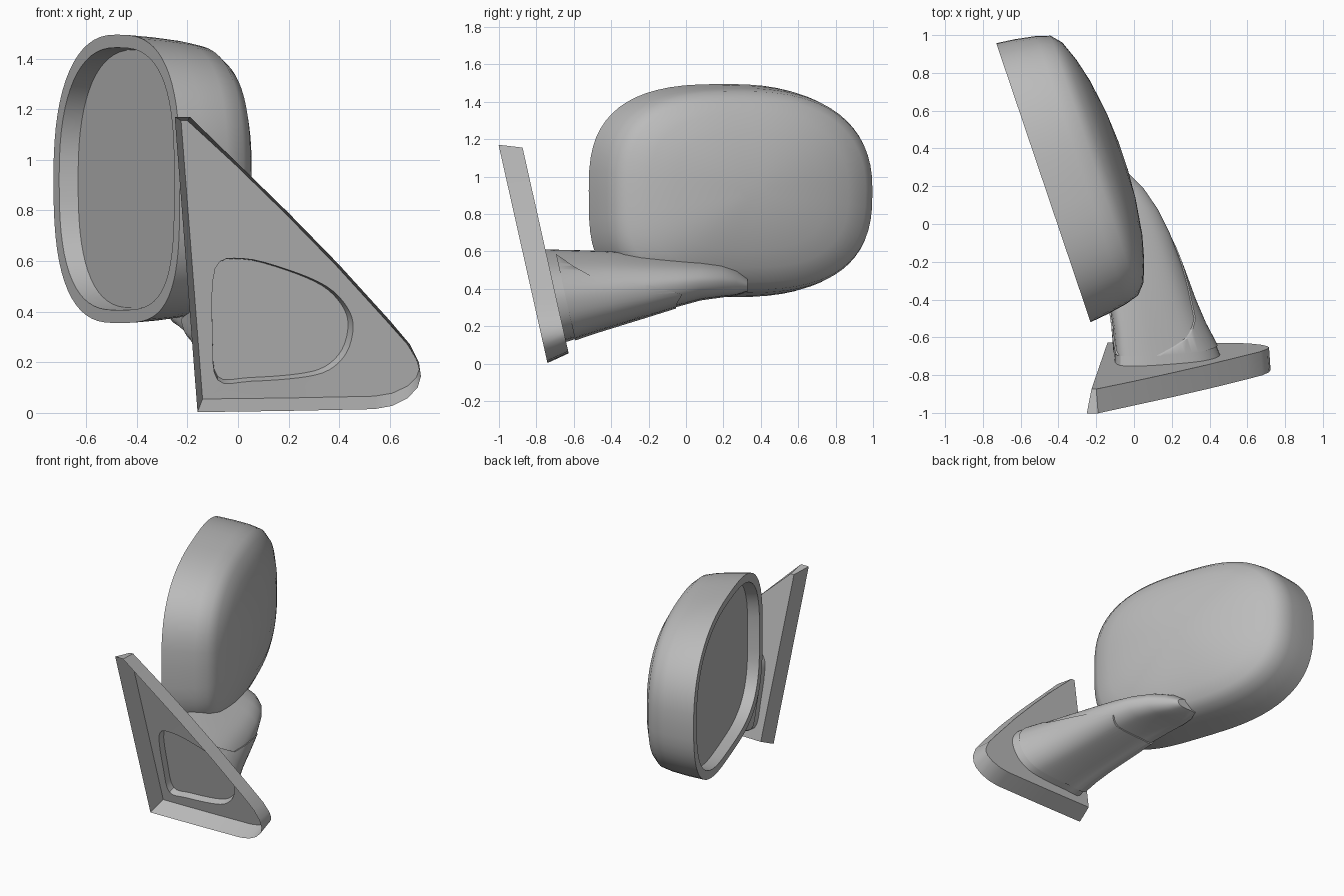
import bpy, bmesh, math
from mathutils import Vector

cube = bpy.data.objects.get("Cube")
if cube:
    bpy.data.objects.remove(cube, do_unlink=True)

grey = bpy.data.materials.new("plain_grey")
grey.use_nodes = True
grey.diffuse_color = (0.5, 0.5, 0.5, 1)
grey.node_tree.nodes["Principled BSDF"].inputs["Base Color"].default_value = grey.diffuse_color


def finish(bm, name):
    bmesh.ops.recalc_face_normals(bm, faces=bm.faces)
    mesh = bpy.data.meshes.new(name)
    bm.to_mesh(mesh)
    bm.free()
    mesh.materials.append(grey)
    obj = bpy.data.objects.new(name, mesh)
    bpy.context.collection.objects.link(obj)
    return obj


def activate(obj):
    bpy.ops.object.select_all(action="DESELECT")
    obj.select_set(True)
    bpy.context.view_layer.objects.active = obj


def smooth(obj, degrees=35):
    activate(obj)
    bpy.ops.object.shade_smooth_by_angle(angle=math.radians(degrees))


def ring(bm, points):
    return [bm.verts.new(p) for p in points]


def bridge(bm, a, b):
    n = len(a)
    for i in range(n):
        j = (i + 1) % n
        bm.faces.new((a[i], a[j], b[j], b[i]))


def loop_edges(bm, verts):
    return [bm.edges.get((verts[i - 1], verts[i])) for i in range(len(verts))]


def rounded(points, steps=4):
    """Closed Catmull-Rom curve through the points."""
    pts = [Vector(p) for p in points]
    n, out = len(pts), []
    for i in range(n):
        a, b, c, d = pts[i - 1], pts[i], pts[(i + 1) % n], pts[(i + 2) % n]
        for k in range(steps):
            t = k / steps
            out.append(0.5 * (2 * b + (c - a) * t + (2 * a - 5 * b + 4 * c - d) * t * t
                              + (3 * b - a - 3 * c + d) * t ** 3))
    return out


# Housing: rounded shell lofted along the mirror axis, with rim and recessed glass
ORIGIN = Vector((-0.23, -0.52, 0))
ALONG = Vector((-0.32, 0.947, 0))
INWARD = Vector((0.947, 0.32, 0))
HALF_LENGTH, HALF_HEIGHT, MID_Z = 0.78, 0.57, 0.925


def housing_loop(scale, depth, count=64):
    loop = []
    for i in range(count):
        a = 2 * math.pi * i / count
        c, s = math.cos(a), math.sin(a)
        if s > 0:
            power = 2.4 if c > 0 else 2.8
        else:
            power = 2.7 if c > 0 else 3.5
        u = math.copysign(abs(c) ** (2 / power), c) * scale * HALF_LENGTH
        v = math.copysign(abs(s) ** (2 / power), s) * scale * HALF_HEIGHT
        loop.append(ORIGIN + ALONG * (HALF_LENGTH + u) + INWARD * depth
                    + Vector((0, 0, MID_Z + v)))
    return loop


bm = bmesh.new()
profile = [(0.895, 0.075), (0.91, 0), (1, 0), (0.985, 0.1), (0.96, 0.21), (0.93, 0.285),
           (0.86, 0.333), (0.72, 0.374), (0.55, 0.408), (0.3, 0.436), (0.1, 0.446)]
rings = [ring(bm, housing_loop(s, d)) for s, d in profile]
for a, b in zip(rings, rings[1:]):
    bridge(bm, a, b)
bm.faces.new(rings[0])
bm.faces.new(rings[-1])
smooth(finish(bm, "mirror_housing"))

# Arm sections: one rounded outline fitted into a box at each station
base_outline = [(-0.09, 0.57), (0.02, 0.61), (0.2, 0.565), (0.35, 0.5), (0.43, 0.42),
                (0.455, 0.34), (0.43, 0.24), (0.36, 0.17), (0.25, 0.14), (0.05, 0.125),
                (-0.08, 0.13), (-0.1, 0.3)]
unit = [((p.x + 0.1) / 0.555, (p.y - 0.12) / 0.49) for p in rounded(base_outline)]
# Each station: y, left x, right x, bottom z, top z, lean
stations = [(-0.697, -0.1, 0.455, 0.12, 0.61, 0.224),
            (-0.647, -0.1, 0.435, 0.135, 0.608, 0.224),
            (-0.53, -0.11, 0.375, 0.17, 0.605, 0.18),
            (-0.4, -0.13, 0.32, 0.205, 0.6, 0.12),
            (-0.22, -0.17, 0.255, 0.255, 0.585, 0.05),
            (-0.05, -0.21, 0.19, 0.305, 0.57, 0),
            (0.08, -0.25, 0.125, 0.34, 0.56, 0),
            (0.19, -0.27, 0.05, 0.355, 0.545, 0),
            (0.27, -0.27, -0.03, 0.365, 0.515, 0),
            (0.33, -0.25, -0.1, 0.385, 0.46, 0)]


def section(y, x0, x1, z0, z1, lean, grow=0.0):
    x0, x1, z0, z1 = x0 - grow, x1 + grow, z0 - grow, z1 + grow
    mid = (z0 + z1) / 2
    points = []
    for u, v in unit:
        z = z0 + v * (z1 - z0)
        points.append((x0 + u * (x1 - x0), y - lean * (z - mid), z))
    return points


def make_arm(name, grow=0.0):
    bm = bmesh.new()
    loops = [ring(bm, section(*s, grow=grow)) for s in stations[1:]]
    for a, b in zip(loops, loops[1:]):
        bridge(bm, a, b)
    bm.faces.new(loops[0])
    bm.faces.new(loops[-1])
    return finish(bm, name)


smooth(make_arm("arm_neck"))

# Arm foot: slightly larger sleeve trimmed along the curved seam
foot = make_arm("arm_foot", 0.007)
seam = [(-0.9, -0.1), (-0.9, 0.72), (-0.75, 0.625), (-0.6, 0.52), (-0.5, 0.465),
        (-0.35, 0.44), (-0.2, 0.42), (-0.02, 0.37), (-0.05, 0.32), (-0.1, -0.1)]
bm = bmesh.new()
sides = [ring(bm, [(x, y, z) for y, z in seam]) for x in (-1, 1)]
bridge(bm, *sides)
for side in sides:
    bm.faces.new(side)
cutter = finish(bm, "seam_cutter")
cutter.hide_render = True
trim = foot.modifiers.new("trim", "BOOLEAN")
trim.operation = "INTERSECT"
trim.solver = "EXACT"
trim.object = cutter
activate(foot)
bpy.ops.object.modifier_apply(modifier=trim.name)
bpy.data.objects.remove(cutter, do_unlink=True)
smooth(foot)

# Mounting plate: leaning open tray with a shallow recess behind the arm
front_rim = [(-0.25, 1.17), (-0.16, 0.003), (0.2, 0.008), (0.54, 0.015), (0.61, 0.028),
             (0.67, 0.058), (0.71, 0.1), (0.723, 0.145), (0.715, 0.2), (0.68, 0.27),
             (0.6, 0.365), (0.4, 0.585), (0.2, 0.79), (0.0, 0.985), (-0.19, 1.17)]
floor_rim = [(-0.225, 1.155), (-0.14, 0.055), (0.2, 0.059), (0.54, 0.066), (0.61, 0.078),
             (0.67, 0.106), (0.705, 0.14), (0.715, 0.17), (0.705, 0.21), (0.67, 0.27),
             (0.59, 0.36), (0.39, 0.58), (0.19, 0.785), (-0.01, 0.98), (-0.2, 1.155)]


def on_plate(points, offset):
    return [(x, -0.74 - 0.224 * z + offset, z) for x, z in points]


bm = bmesh.new()
rim = ring(bm, on_plate(front_rim, 0))
floor = ring(bm, on_plate(floor_rim, 0.125))
hole = ring(bm, section(*stations[0]))
recess = ring(bm, section(*stations[1]))
bridge(bm, rim, floor)
bridge(bm, hole, recess)
bm.faces.new(recess)
bmesh.ops.triangle_fill(bm, use_beauty=True,
                        edges=loop_edges(bm, floor) + loop_edges(bm, hole))
smooth(finish(bm, "mounting_plate"), 30)
